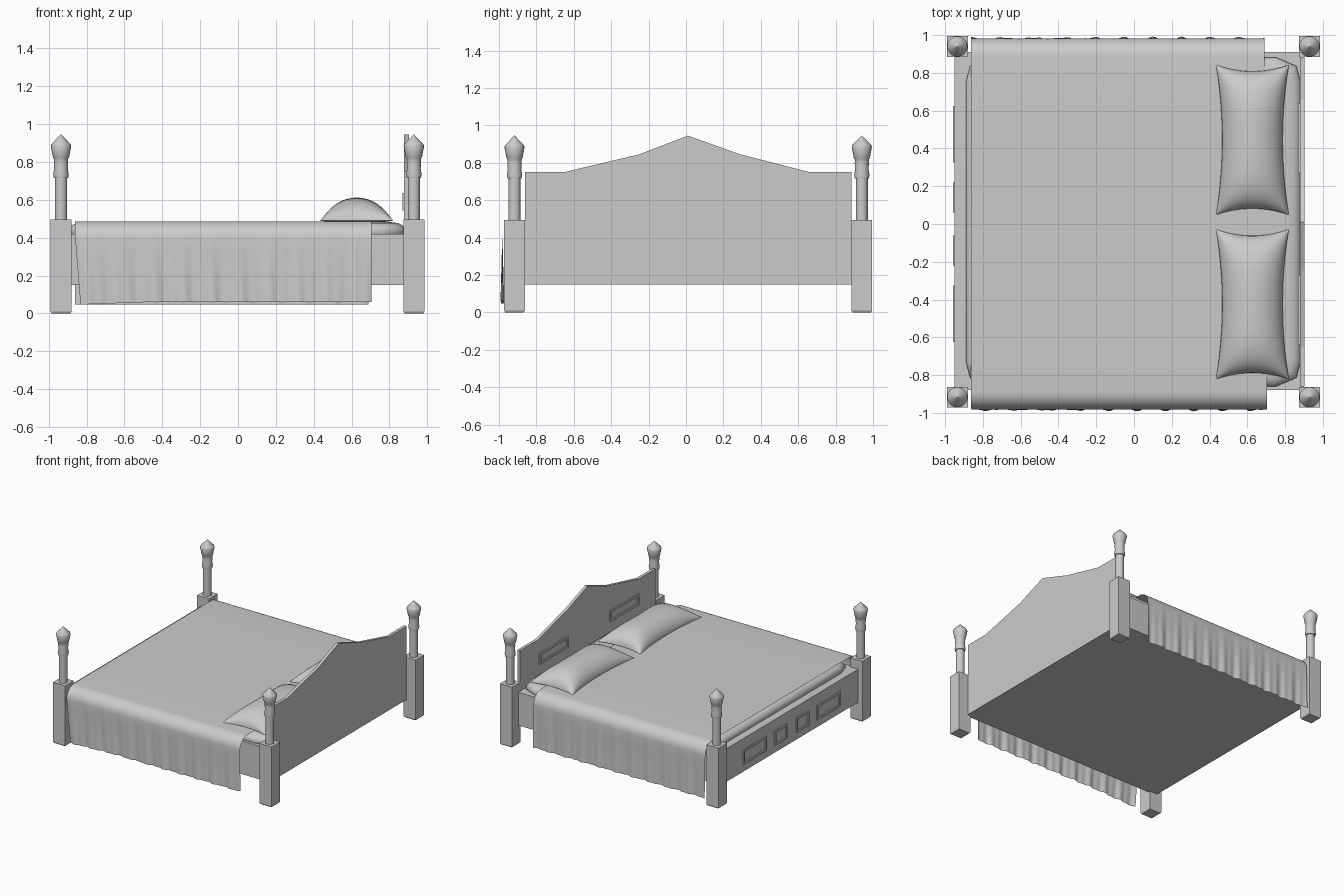
import bpy, bmesh, math

if "Cube" in bpy.data.objects:
    bpy.data.objects.remove(bpy.data.objects["Cube"])

def make(name, verts, faces, smooth=None):
    me = bpy.data.meshes.new(name)
    me.from_pydata(verts, [], faces)
    bm = bmesh.new()
    bm.from_mesh(me)
    bmesh.ops.remove_doubles(bm, verts=bm.verts, dist=1e-5)
    bmesh.ops.recalc_face_normals(bm, faces=bm.faces)
    bm.to_mesh(me)
    bm.free()
    ob = bpy.data.objects.new(name, me)
    bpy.context.collection.objects.link(ob)
    if smooth:
        bpy.ops.object.select_all(action='DESELECT')
        bpy.context.view_layer.objects.active = ob
        ob.select_set(True)
        bpy.ops.object.shade_smooth_by_angle(angle=math.radians(smooth))
    return ob

def loft(name, rings, smooth=None):
    """Skin a stack of equal-length closed rings and cap both ends."""
    n = len(rings[0])
    verts = [p for r in rings for p in r]
    faces = [(k*n + i, k*n + (i+1) % n, (k+1)*n + (i+1) % n, (k+1)*n + i)
             for k in range(len(rings) - 1) for i in range(n)]
    faces += [tuple(range(n)), tuple(range(len(verts) - n, len(verts)))]
    return make(name, verts, faces, smooth)

def rect(x0, x1, y0, y1, z, cut=0):
    if not cut:
        return [(x0, y0, z), (x1, y0, z), (x1, y1, z), (x0, y1, z)]
    c, d = cut, cut * 0.35   # two-step chamfered corner
    q = [(0, c), (d * 0.5, d), (c, 0)]
    out = [(x0 + a, y0 + b, z) for a, b in q]
    out += [(x1 - a, y0 + b, z) for a, b in reversed(q)]
    out += [(x1 - a, y1 - b, z) for a, b in q]
    out += [(x0 + a, y1 - b, z) for a, b in reversed(q)]
    return out

def box(name, x0, x1, y0, y1, z0, z1):
    return loft(name, [rect(x0, x1, y0, y1, z0), rect(x0, x1, y0, y1, z1)])

# Corner posts: square leg with a turned finial
profile = [(.032, .49), (.032, .715), (.038, .716), (.041, .735), (.036, .765), (.038, .80),
           (.037, .815), (.043, .825), (.054, .885), (.050, .895), (.001, .945)]
for px, sx in ((-.935, 'foot'), (.929, 'head')):
    for py, sy in ((-.917, 'front'), (.94, 'back')):
        h = .055
        loft(f'{sx}_{sy}_leg', [rect(px-a, px+a, py-a, py+a, z)
                                for a, z in ((h-.006, 0), (h, .01), (h, .495))])
        loft(f'{sx}_{sy}_finial',
             [[(px + r*math.cos(i*math.tau/20), py + r*math.sin(i*math.tau/20), z)
               for i in range(20)] for r, z in profile], 35)

# Bed box with closed underside
box('bed_frame', -.95, .90, -.88, .91, .15, .42)

# Peaked headboard
outline = [(-.86, .15), (-.86, .75), (-.65, .75), (-.25, .845), (.01, .945),
           (.29, .845), (.66, .75), (.885, .75), (.885, .15)]
loft('headboard', [[(x, y, z) for y, z in outline] for x in (.878, .902)])

# Raised rectangular mouldings
def moulding(name, x, out, yc, zc, hy, hz, w=.016):
    rings = []
    for a, b in ((0, 0), (0, 1), (w, 1), (w, 0)):
        rings.append([(x + out*b, yc + s*(hy-a), zc + t*(hz-a))
                      for s, t in ((-1, -1), (1, -1), (1, 1), (-1, 1))])
    verts = [p for r in rings for p in r]
    faces = [(k*4+i, k*4+(i+1) % 4, ((k+1) % 4)*4+(i+1) % 4, ((k+1) % 4)*4+i)
             for k in range(4) for i in range(4)]
    make(name, verts, faces)

for s in (-1, 1):
    moulding('footboard_long_moulding', -.949, -.010, s*.475, .27, .15, .06)
    moulding('footboard_square_moulding', -.949, -.010, s*.14, .27, .08, .06)
    moulding('headboard_moulding', .879, -.010, s*.455, .59, .185, .045)

# Mattress with soft edges and cut corners
loft('mattress', [rect(-.89+a, .882-a, -.86+a, .882-a, z, .13 - a*.5)
                  for a, z in ((.01, .40), (0, .425), (0, .445), (.012, .465), (.035, .477), (.07, .482))], 50)

# Blanket: cross-section swept along x, wavy where it hangs
half = [(.60, .487), (.30, .487), (0, .487)]
R = .095
arc = [(.887 + R*math.sin(t), .487 - R + R*math.cos(t)) for t in [k*math.pi/16 for k in range(9)]]
drop = [(.982, .392 - k*.0575) for k in range(1, 7)]
section = [(-y, z) for y, z in reversed(drop)] + [(-y, z) for y, z in reversed(arc)]
section += [(-y, z) for y, z in half] + [(y, z) for y, z in half[:2][::-1]] + arc + drop
N, m = 110, len(section)
verts = []
for i in range(N + 1):
    f = i / N
    for y, z in section:
        hang = max(0, (.42 - z) / .37)
        x0, x1 = -.862 + .03*hang*(y < 0), (.705 if y < 0 else .69)
        wave = hang * (.006*math.sin(f*62 + y) + .004*math.sin(f*131 + 2*y))
        side = 1 if y > 0 else -1
        dz = hang * ((.014*min(1, f*4)) if y < 0 else 0)
        verts.append((x0 + (x1 - x0)*f, y + side*wave, z + dz))
faces = [(i*m+j, i*m+j+1, (i+1)*m+j+1, (i+1)*m+j) for i in range(N) for j in range(m-1)]
make('blanket', verts, faces, 60)

# Pillows with pinched edges and pointed corners
def pillow(name, cx, cy, n=24):
    verts, faces = [], []
    for top in (1, 0):
        base = len(verts)
        for i in range(n + 1):
            for j in range(n + 1):
                u = -math.cos(math.pi*i/n)
                v = -math.cos(math.pi*j/n)
                puff = max(0, (1-u*u)*(1-v**4))**.55
                x = cx + .193*u*(1 - .17*(1 - v*v))
                y = cy + .397*v*(1 - .085*(1 - u*u))
                verts.append((x, y, .49 + (.122*puff if top else -.015*puff)))
        faces += [(base+i*(n+1)+j, base+(i+1)*(n+1)+j, base+(i+1)*(n+1)+j+1, base+i*(n+1)+j+1)
                  for i in range(n) for j in range(n)]
    make(name, verts, faces, 60)

pillow('back_pillow', .627, .445)
pillow('front_pillow', .627, -.425)
